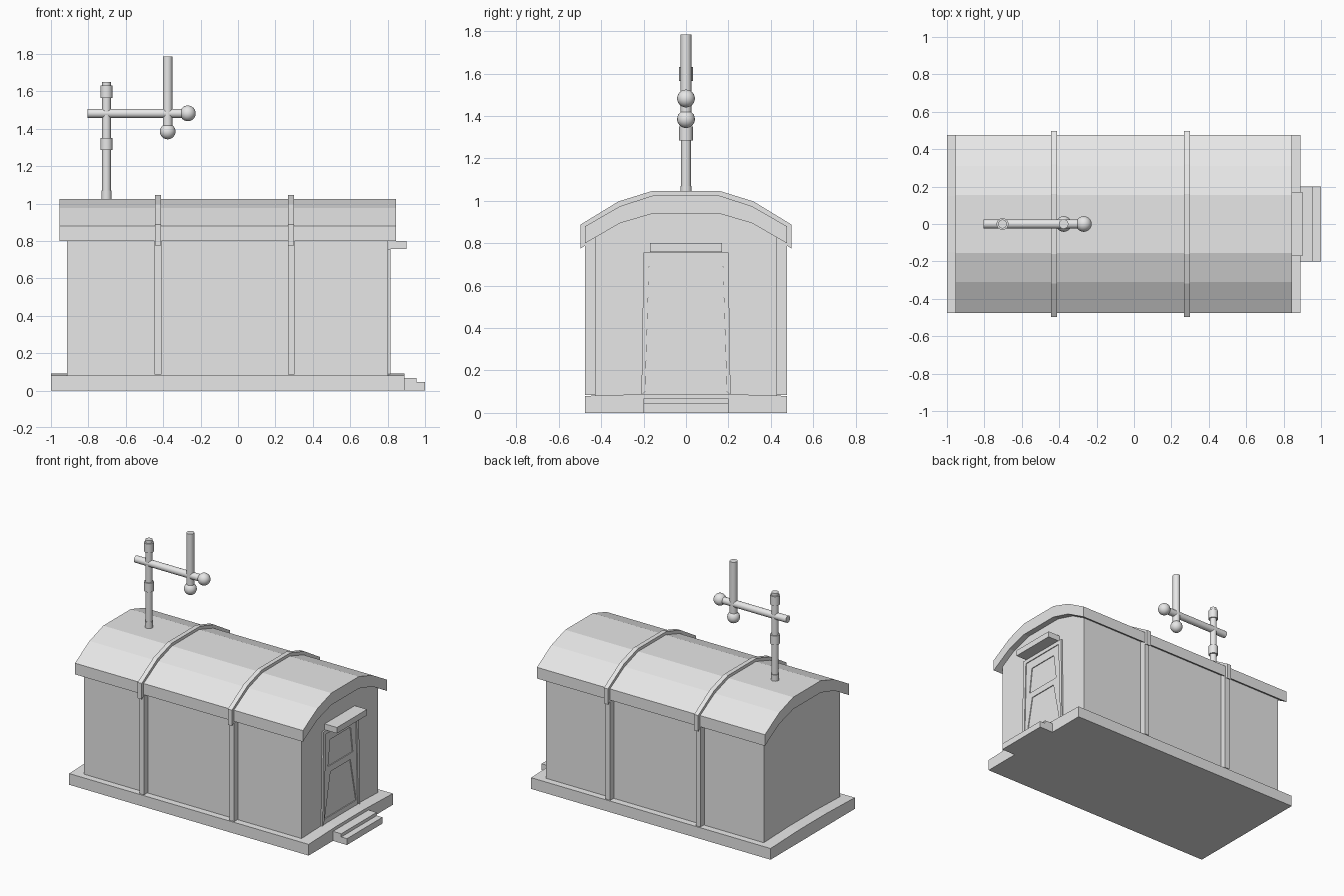
import bpy, bmesh, math
from mathutils import Vector

if "Cube" in bpy.data.objects:
    bpy.data.objects.remove(bpy.data.objects["Cube"])

grey = bpy.data.materials.new("plain grey")
grey.diffuse_color = (0.8, 0.8, 0.8, 1)
grey.use_nodes = True
grey.node_tree.nodes["Principled BSDF"].inputs["Base Color"].default_value = grey.diffuse_color


def finish(name, bm):
    bmesh.ops.recalc_face_normals(bm, faces=bm.faces)
    me = bpy.data.meshes.new(name)
    bm.to_mesh(me)
    bm.free()
    me.materials.append(grey)
    ob = bpy.data.objects.new(name, me)
    bpy.context.collection.objects.link(ob)
    return ob


def add_prism(bm, pts, x0, x1):
    """Extrude a (y, z) outline along x."""
    a = [bm.verts.new((x0, y, z)) for y, z in pts]
    b = [bm.verts.new((x1, y, z)) for y, z in pts]
    bm.faces.new(a)
    bm.faces.new(b[::-1])
    for i in range(len(pts)):
        j = (i + 1) % len(pts)
        bm.faces.new((a[i], a[j], b[j], b[i]))


def prism(name, outlines, x0, x1):
    bm = bmesh.new()
    for pts in outlines:
        add_prism(bm, pts, x0, x1)
    return finish(name, bm)


def mirror(half):
    """Close a right-hand half outline with its mirror image."""
    return half + [(-y, z) for y, z in reversed(half)]


def rect(y0, y1, z0, z1):
    return [(y0, z0), (y1, z0), (y1, z1), (y0, z1)]


def rods(name, parts):
    """Turned rods: each part is start, end, radius."""
    bm = bmesh.new()
    for p, q, r in parts:
        p, q = Vector(p), Vector(q)
        d = q - p
        new = bmesh.ops.create_cone(bm, cap_ends=True, segments=20, radius1=r, radius2=r, depth=d.length)
        rot = Vector((0, 0, 1)).rotation_difference(d).to_matrix()
        for v in new["verts"]:
            v.co = rot @ v.co + (p + q) / 2
    return smooth(finish(name, bm))


def ball(name, loc, r):
    bm = bmesh.new()
    bmesh.ops.create_uvsphere(bm, u_segments=20, v_segments=12, radius=r)
    bmesh.ops.translate(bm, vec=loc, verts=bm.verts)
    return smooth(finish(name, bm))


def smooth(ob):
    bpy.ops.object.select_all(action='DESELECT')
    ob.select_set(True)
    bpy.context.view_layer.objects.active = ob
    bpy.ops.object.shade_smooth_by_angle(angle=math.radians(35))
    return ob


# Base slab with a slightly crowned top, and two steps
prism("base", [mirror([(0.475, 0), (0.475, 0.08), (0.15, 0.09)])], -1.0, 0.89)
prism("lower_step", [rect(-0.2, 0.2, 0, 0.045)], 0.885, 1.0)
prism("upper_step", [rect(-0.2, 0.2, 0.045, 0.068)], 0.885, 0.955)

# Walls, running up into the roof
prism("walls", [mirror([(0.43, 0.07), (0.43, 0.84), (0.31, 0.91), (0.155, 0.955)])], -0.915, 0.803)

# Faceted barrel roof with deep eaves
outer = [(0.475, 0.88), (0.31, 0.975), (0.155, 1.025)]
inner = [(0.155, 0.94), (0.31, 0.895), (0.475, 0.80)]


def shell(out, inn):
    left = [(-y, z) for y, z in reversed(out)]
    return out + left + [(-y, z) for y, z in reversed(inn)] + inn


prism("roof", [shell(outer, inner)], -0.955, 0.845)

# Straps over the roof and posts down the walls
strap_out = [(0.497, 0.775), (0.497, 0.888), (0.318, 0.997), (0.16, 1.046)]
strap_in = [(0.15, 1.01), (0.30, 0.96), (0.465, 0.87), (0.465, 0.795)]
for n, x in enumerate((-0.428, 0.284)):
    prism(f"roof_strap_{n}", [shell(strap_out, strap_in)], x - 0.016, x + 0.016)
    prism(f"wall_posts_{n}", [rect(s * 0.42, s * 0.475, 0.085, 0.83) for s in (-1, 1)],
          x - 0.018, x + 0.018)

# Door: tapered frame, leaf with two sunken panels, canopy
frame = [[(s * 0.21, 0.085), (s * 0.20, 0.757), (s * 0.172, 0.73), (s * 0.192, 0.10)]
         for s in (-1, 1)]
frame.append([(-0.20, 0.757), (0.20, 0.757), (0.172, 0.73), (-0.172, 0.73)])
prism("door_frame", frame, 0.79, 0.815)
leaf = [mirror([(0.192, 0.085), (0.19, 0.125)]),
        mirror([(0.12, 0.44), (0.147, 0.485)]),
        mirror([(0.117, 0.67), (0.172, 0.73)])]
for s in (-1, 1):
    leaf.append([(s * 0.19, 0.125), (s * 0.179, 0.485), (s * 0.14, 0.485),
                 (s * 0.112, 0.44), (s * 0.178, 0.125)])
    leaf.append([(s * 0.179, 0.485), (s * 0.172, 0.73), (s * 0.115, 0.67), (s * 0.14, 0.485)])
prism("door_leaf", leaf, 0.79, 0.809)
prism("door_canopy", [rect(-0.17, 0.17, 0.758, 0.80)], 0.79, 0.90)

# Mast with collars
mx = -0.703
rods("mast", [((mx, 0, a), (mx, 0, b), r) for a, b, r in (
    (1.0, 1.65, 0.0235), (1.0, 1.07, 0.027), (1.285, 1.35, 0.032), (1.565, 1.63, 0.032))])

# Cross arm and upright rod, each ending in a ball
rods("cross_arm", [((-0.805, 0, 1.482), (-0.27, 0, 1.482), 0.0245)])
rods("upright_rod", [((-0.376, 0, 1.38), (-0.376, 0, 1.785), 0.0255)])
ball("arm_ball", (-0.268, 0, 1.482), 0.042)
ball("rod_ball", (-0.376, 0, 1.385), 0.042)
